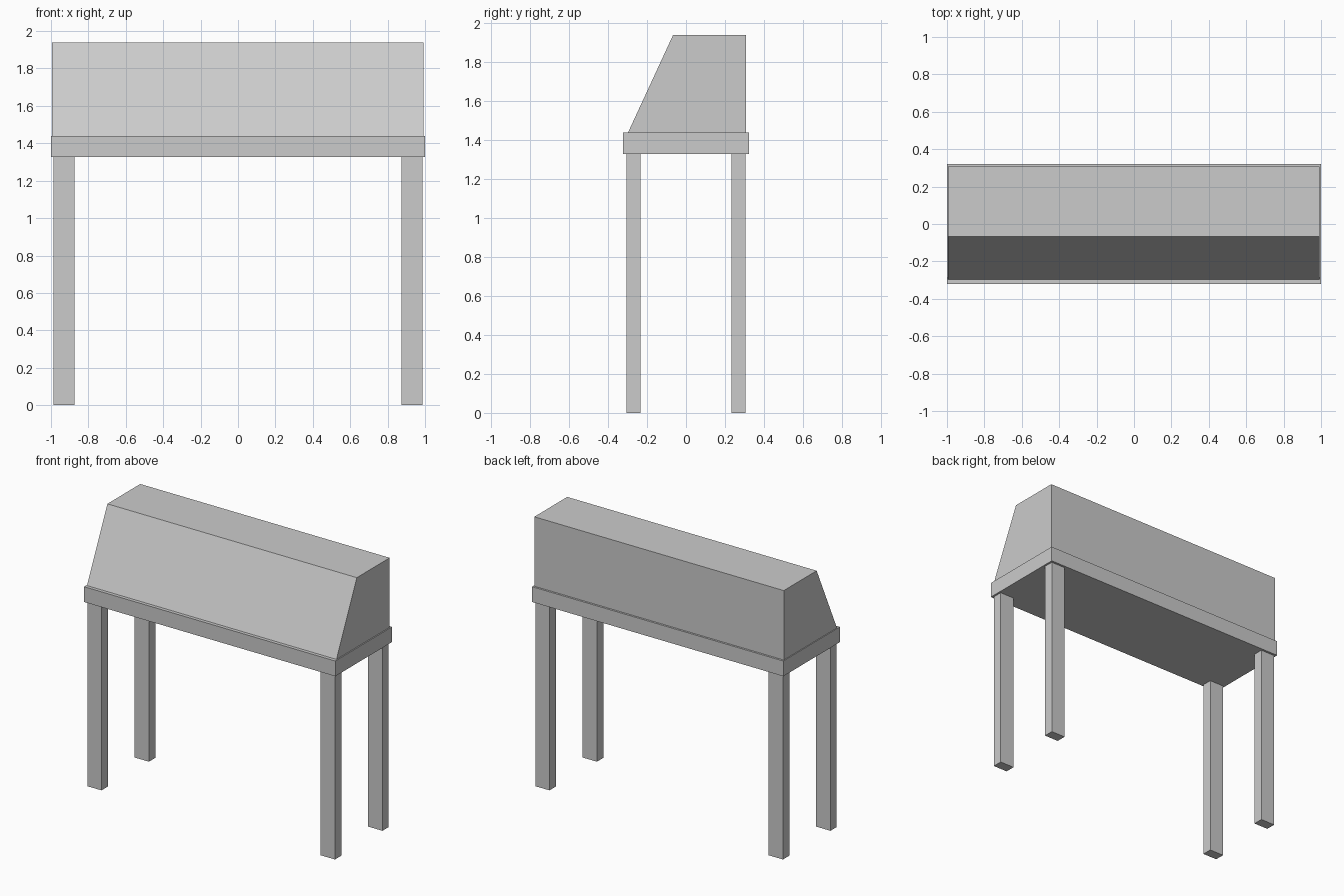
import bpy

if "Cube" in bpy.data.objects:
    bpy.data.objects.remove(bpy.data.objects["Cube"])


def prism(name, profile, x0, x1):
    """Extrude a closed (y, z) profile along x."""
    n = len(profile)
    verts = [(x, y, z) for x in (x0, x1) for y, z in profile]
    faces = [tuple(reversed(range(n))), tuple(range(n, 2 * n))]
    faces += [(i, (i + 1) % n, n + (i + 1) % n, n + i) for i in range(n)]
    mesh = bpy.data.meshes.new(name)
    mesh.from_pydata(verts, [], faces)
    mesh.update()
    obj = bpy.data.objects.new(name, mesh)
    bpy.context.collection.objects.link(obj)
    return obj


def box(name, x0, x1, y0, y1, z0, z1):
    return prism(name, [(y0, z0), (y1, z0), (y1, z1), (y0, z1)], x0, x1)


SLAB_BOTTOM, SLAB_TOP, TOP = 1.328, 1.438, 1.938

# Table slab
box("table_slab", -1.0, 1.0, -0.322, 0.322, SLAB_BOTTOM, SLAB_TOP)

# Cabinet with sloping front
prism("sloped_cabinet",
      [(-0.297, SLAB_TOP), (0.308, SLAB_TOP), (0.308, TOP), (-0.066, TOP)],
      -0.994, 0.992)

# Four legs
for side, sx in (("left", -1), ("right", 1)):
    for end, sy in (("front", -1), ("back", 1)):
        xs = sorted((sx * 0.873, sx * 0.986))
        ys = sorted((sy * 0.234, sy * 0.306))
        box(f"{end}_{side}_leg", *xs, *ys, 0.0, SLAB_BOTTOM)
